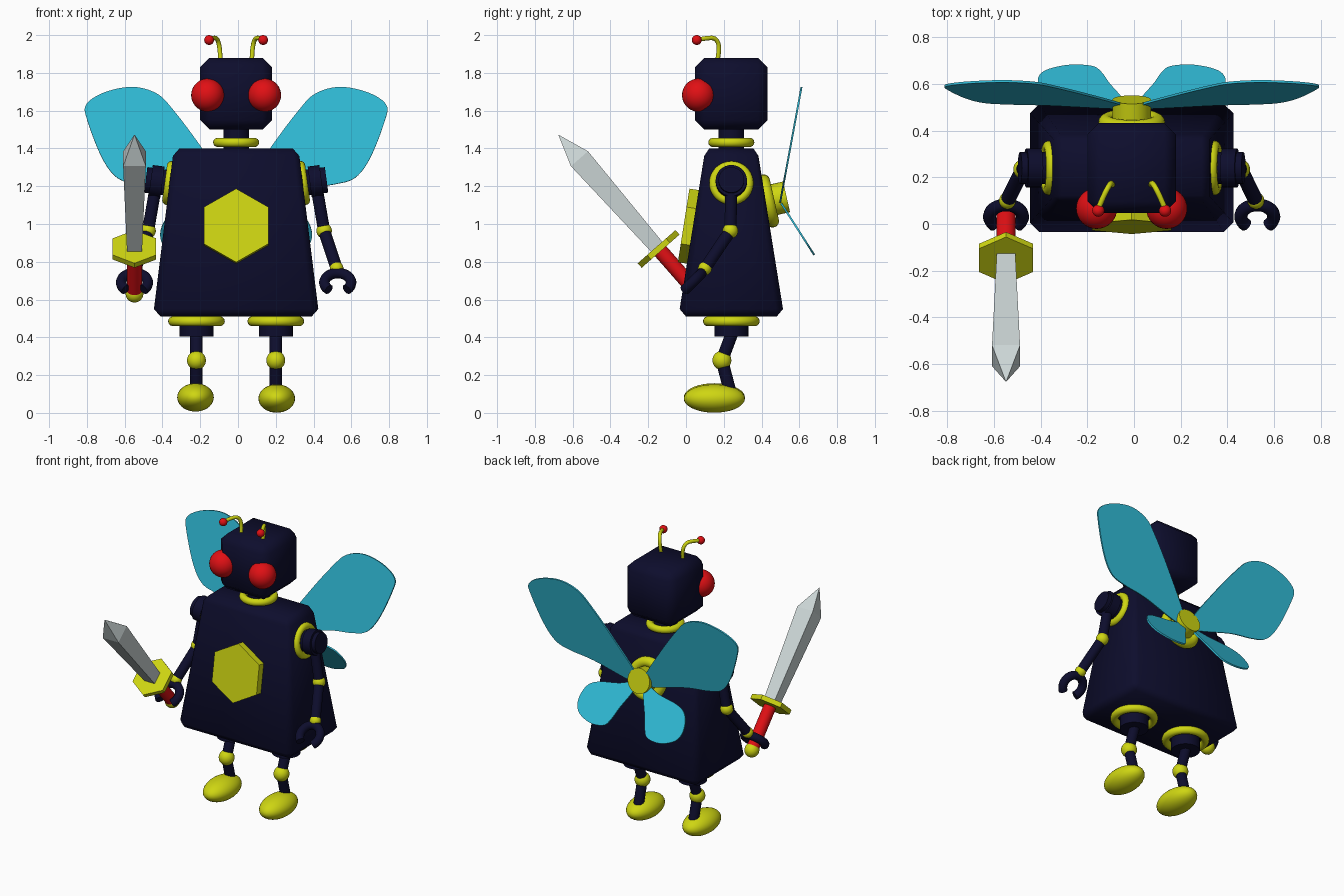
import bpy, bmesh, math
from mathutils import Vector, Matrix

if "Cube" in bpy.data.objects:
    bpy.data.objects.remove(bpy.data.objects["Cube"])

CX = -0.01          # centre line of the figure
CY = 0.24


def material(name, rgb):
    m = bpy.data.materials.new(name)
    m.diffuse_color = (*rgb, 1)
    m.use_nodes = True
    m.node_tree.nodes["Principled BSDF"].inputs["Base Color"].default_value = m.diffuse_color
    return m


NAVY = material("navy", (0.004, 0.004, 0.026))
YELLOW = material("yellow", (0.62, 0.67, 0.006))
RED = material("red", (0.75, 0.005, 0.007))
CYAN = material("cyan", (0.03, 0.5, 0.68))
STEEL = material("steel", (0.6, 0.67, 0.67))


def finish(ob, name, mat, angle=50):
    ob.name = name
    ob.data.materials.append(mat)
    bpy.ops.object.select_all(action='DESELECT')
    ob.select_set(True)
    bpy.context.view_layer.objects.active = ob
    if angle and ob.type == 'MESH':
        bpy.ops.object.shade_smooth_by_angle(angle=math.radians(angle))
    return ob


def from_bmesh(bm, name, mat, angle=50):
    bmesh.ops.recalc_face_normals(bm, faces=bm.faces)
    me = bpy.data.meshes.new(name)
    bm.to_mesh(me)
    bm.free()
    ob = bpy.data.objects.new(name, me)
    bpy.context.collection.objects.link(ob)
    return finish(ob, name, mat, angle)


def facing(n):
    return Vector(n).to_track_quat('Z', 'Y').to_euler()


def ball(name, c, r, mat, scale=(1, 1, 1)):
    bpy.ops.mesh.primitive_uv_sphere_add(radius=r, location=c, segments=32, ring_count=18)
    ob = bpy.context.object
    ob.scale = scale
    return finish(ob, name, mat, 60)


def rod(name, a, b, r, mat, sides=32):
    a, b = Vector(a), Vector(b)
    bpy.ops.mesh.primitive_cylinder_add(vertices=sides, radius=r, depth=(b - a).length,
                                        location=(a + b) / 2, rotation=facing(b - a))
    return finish(bpy.context.object, name, mat, 40)


def ring(name, c, n, outer, minor, mat):
    bpy.ops.mesh.primitive_torus_add(location=c, rotation=facing(n), major_radius=outer - minor,
                                     minor_radius=minor, major_segments=40, minor_segments=14)
    return finish(bpy.context.object, name, mat, 60)


def pipe(name, pts, r, mat):
    cu = bpy.data.curves.new(name, 'CURVE')
    cu.dimensions = '3D'
    cu.bevel_depth, cu.bevel_resolution, cu.use_fill_caps = r, 4, True
    cu.resolution_u = 6
    s = cu.splines.new('NURBS')
    s.points.add(len(pts) - 1)
    for p, q in zip(s.points, pts):
        p.co = (*q, 1)
    s.use_endpoint_u, s.order_u = True, 3
    ob = bpy.data.objects.new(name, cu)
    bpy.context.collection.objects.link(ob)
    return finish(ob, name, mat)


def block(name, c, size, top, bevel, mat):
    """Chamfered box, its top scaled by (x, y)."""
    bm = bmesh.new()
    bmesh.ops.create_cube(bm, size=1)
    bmesh.ops.scale(bm, vec=size, verts=bm.verts)
    bmesh.ops.bevel(bm, geom=bm.edges[:], offset=bevel, segments=1, affect='EDGES')
    for v in bm.verts:
        t = v.co.z / size[2] + 0.5
        v.co.x *= 1 + (top[0] - 1) * t
        v.co.y *= 1 + (top[1] - 1) * t
        v.co += Vector(c)
    return from_bmesh(bm, name, mat, 50)


# Body, neck and head
block("body", (CX, CY, 0.955), (0.88, 0.56, 0.89), (0.75, 0.49), 0.04, NAVY)
rod("neck", (CX, CY, 1.38), (CX, CY, 1.53), 0.068, NAVY)
ring("collar", (CX, CY, 1.432), (0, 0, 1), 0.122, 0.024, YELLOW)
block("head", (CX, CY, 1.69), (0.38, 0.385, 0.38), (1, 1), 0.05, NAVY)

# Chest hexagon, leaning with the body front
front = Vector((0, -0.988, 0.155))
mid = Vector((CX, 0.035, 0.985))
bpy.ops.mesh.primitive_cylinder_add(vertices=6, radius=0.197, depth=0.08)
plate = bpy.context.object
side = Vector((1, 0, 0))
rot = Matrix((side, front.cross(side), front)).transposed().to_4x4()
plate.matrix_world = Matrix.Translation(mid + front * 0.008) @ rot
finish(plate, "chest_hexagon", YELLOW, 0)

# Paired parts
for s, tag in ((-1, "right"), (1, "left")):
    def P(x, y, z):
        return Vector((CX + s * x, y, z))

    # Eyes and feelers
    ball(tag + "_eye", P(0.15, 0.067, 1.682), 0.088, RED)
    pipe(tag + "_feeler", [P(0.083, 0.165, 1.86), P(0.085, 0.18, 1.93), P(0.1, 0.16, 1.985),
                           P(0.125, 0.11, 1.985), P(0.145, 0.06, 1.975)], 0.012, YELLOW)
    ball(tag + "_feeler_tip", P(0.143, 0.057, 1.974), 0.026, RED)

    # Shoulder
    out = Vector((s * 0.991, 0, 0.134))
    sh = P(0.355, CY, 1.217)
    ring(tag + "_shoulder_ring", sh, out, 0.117, 0.024, YELLOW)
    rod(tag + "_shoulder", sh - out * 0.03, sh + out * 0.125, 0.068, NAVY)
    rod(tag + "_shoulder_collar", sh + out * 0.035, sh + out * 0.098, 0.083, NAVY)

    # Arm and claw
    elbow, wrist = P(0.466, 0.235, 0.964), P(0.532, 0.1, 0.765)
    rod(tag + "_upper_arm", P(0.425, CY, 1.2), elbow, 0.032, NAVY)
    ball(tag + "_elbow", elbow, 0.041, YELLOW)
    rod(tag + "_forearm", elbow, wrist, 0.032, NAVY)
    ball(tag + "_wrist", wrist, 0.036, YELLOW)
    d = Vector((0, -0.707, -0.707))
    hand = P(0.538, 0.032, 0.69)
    arc = [math.radians(42 + 276 * i / 20) for i in range(21)]
    pipe(tag + "_claw", [hand + 0.071 * (d * math.cos(a) + Vector((math.sin(a), 0, 0)))
                         for a in arc], 0.028, NAVY)

    # Leg and foot; one foot stands slightly higher
    lift = 0.006 if s < 0 else 0
    lx = 0.21
    ring(tag + "_hip_ring", P(lx, CY, 0.485), (0, 0, 1), 0.15, 0.026, YELLOW)
    rod(tag + "_hip", P(lx, CY, 0.405), P(lx, CY, 0.53), 0.09, NAVY)
    knee = P(0.21, 0.19, 0.278)
    rod(tag + "_thigh", P(lx, 0.247, 0.43), knee, 0.033, NAVY)
    ball(tag + "_knee", knee, 0.05, YELLOW)
    rod(tag + "_shin", knee, P(0.21, 0.237, 0.1), 0.033, NAVY)
    ball(tag + "_foot", P(0.215, 0.15, 0.076 + lift), 1, YELLOW, (0.097, 0.162, 0.075))

# Wing hub on the back
back = Vector((0, 0.975, 0.22))
hub = Vector((CX, 0.435, 1.122))
ring("hub_ring", hub, back, 0.143, 0.034, YELLOW)
rod("hub", hub - back * 0.06, hub + back * 0.1, 0.083, YELLOW)


# Wings: smooth closed outlines in x and z, leaning back by a slope
def smooth_loop(pts, n=6):
    pts = [Vector(p) for p in pts]
    k, res = len(pts), []
    for i in range(k):
        a, b, c, e = (pts[(i + j) % k] for j in (-1, 0, 1, 2))
        for j in range(n):
            t = j / n
            res.append(0.5 * (2 * b + (c - a) * t + (2 * a - 5 * b + 4 * c - e) * t * t
                              + (3 * b - a - 3 * c + e) * t ** 3))
    return res


def wing(name, pts, s, y0, z0, slope):
    bm = bmesh.new()
    vs = [bm.verts.new((CX + s * p.x, y0 + slope * (p.y - z0), p.y)) for p in smooth_loop(pts)]
    f = bm.faces.new(vs)
    f.normal_update()
    n = f.normal.copy()
    new = bmesh.ops.extrude_face_region(bm, geom=[f])["geom"]
    for v in bm.verts:
        v.co -= n * 0.005
    bmesh.ops.translate(bm, vec=n * 0.01, verts=[v for v in new if isinstance(v, bmesh.types.BMVert)])
    from_bmesh(bm, name, CYAN, 40)


UPPER = [(0.03, 1.17), (0.18, 1.4), (0.33, 1.6), (0.42, 1.69), (0.55, 1.725), (0.7, 1.695),
         (0.795, 1.63), (0.785, 1.54), (0.71, 1.35), (0.63, 1.245), (0.52, 1.21),
         (0.35, 1.185), (0.06, 1.11)]
LOWER = [(0.03, 1.12), (0.15, 1.085), (0.3, 1.06), (0.375, 1.02), (0.402, 0.94), (0.37, 0.875),
         (0.27, 0.838), (0.17, 0.845), (0.13, 0.885), (0.095, 0.96), (0.04, 1.06)]
for s, tag in ((-1, "right"), (1, "left")):
    wing(tag + "_upper_wing", UPPER, s, 0.505, 1.15, 0.185)
    wing(tag + "_lower_wing", LOWER, s, 0.51, 1.1, -0.64)

# Sword held in the right claw
u = Vector((0, -0.66, 0.752))
w = Vector((1, 0, 0))
v = u.cross(w)
guard = Vector((-0.548, -0.145, 0.868))
frame = Matrix.Translation(guard) @ Matrix((w, v, u)).transposed().to_4x4()
rod("sword_grip", guard - u * 0.31, guard, 0.04, RED)
ball("sword_pommel", guard - u * 0.315, 0.047, YELLOW)
bpy.ops.mesh.primitive_cylinder_add(vertices=6, radius=0.133, depth=0.032)
plate = bpy.context.object
plate.matrix_world = frame
finish(plate, "sword_guard", YELLOW, 0)

# Square blade widening to a pyramid tip
bm = bmesh.new()
loops = [[bm.verts.new((x * r, y * r, h)) for x, y in ((-1, -1), (1, -1), (1, 1), (-1, 1))]
         for r, h in ((0.039, 0), (0.06, 0.635))]
tip = bm.verts.new((0, 0, 0.805))
bm.faces.new(loops[0])
for i in range(4):
    j = (i + 1) % 4
    bm.faces.new((loops[0][i], loops[0][j], loops[1][j], loops[1][i]))
    bm.faces.new((loops[1][i], loops[1][j], tip))
blade = from_bmesh(bm, "sword_blade", STEEL, 0)
blade.matrix_world = frame
